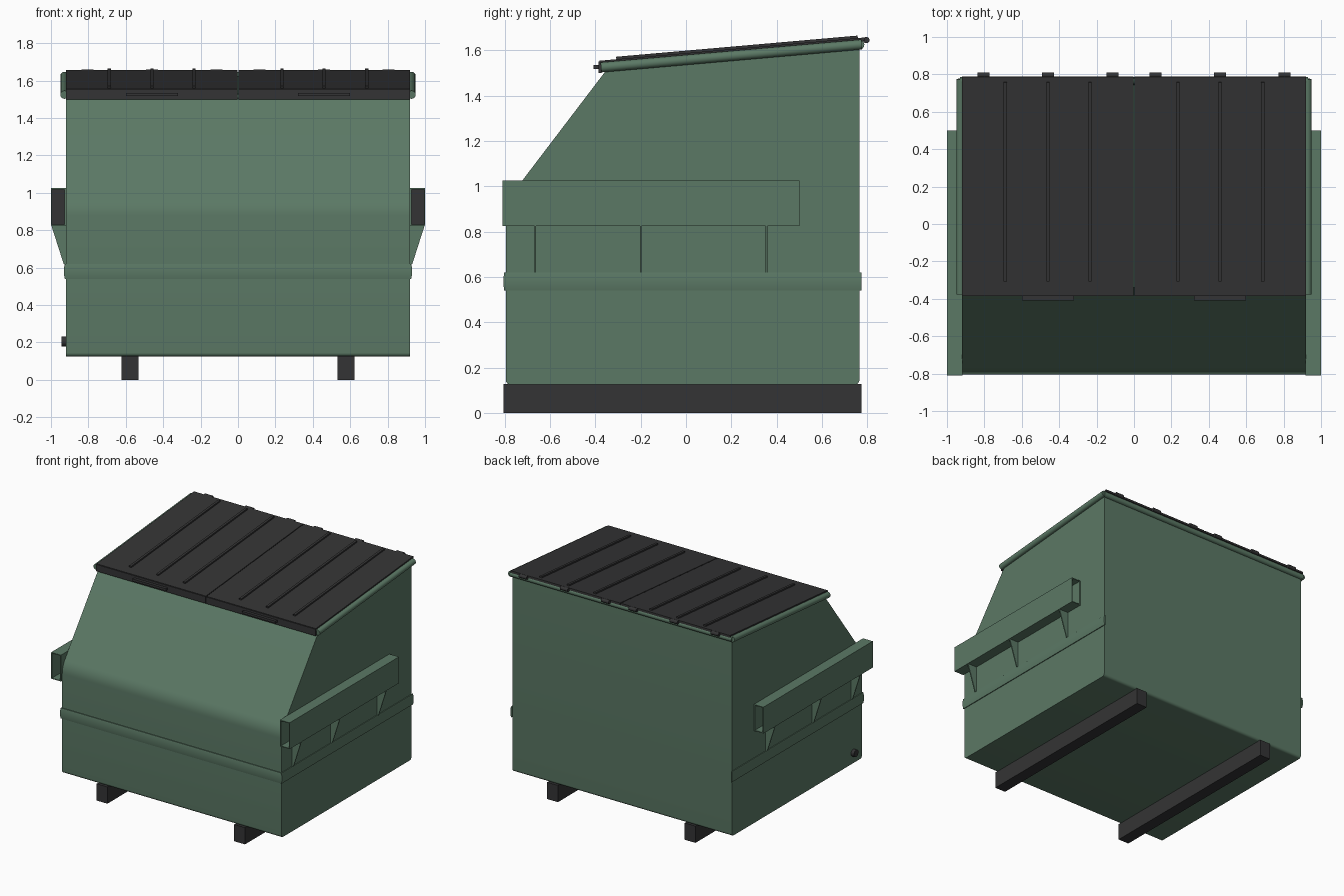
import bpy, bmesh, math
from mathutils import Vector, Matrix

if "Cube" in bpy.data.objects:
    bpy.data.objects.remove(bpy.data.objects["Cube"])


def material(name, rgb):
    m = bpy.data.materials.new(name)
    m.diffuse_color = (*rgb, 1)
    m.use_nodes = True
    m.node_tree.nodes["Principled BSDF"].inputs["Base Color"].default_value = m.diffuse_color
    return m


GREEN = material("painted green steel", (0.105, 0.190, 0.130))
BLACK = material("black plastic", (0.034, 0.034, 0.035))
TILT = math.atan(0.0877)                      # lid slope


def rim_z(y):
    return 1.525 + 0.0877 * (y + 0.37)


def finish(name, bm, mat, smooth=False):
    bmesh.ops.recalc_face_normals(bm, faces=bm.faces)
    me = bpy.data.meshes.new(name)
    bm.to_mesh(me)
    bm.free()
    ob = bpy.data.objects.new(name, me)
    bpy.context.collection.objects.link(ob)
    me.materials.append(mat)
    if smooth:
        bpy.ops.object.select_all(action='DESELECT')
        ob.select_set(True)
        bpy.context.view_layer.objects.active = ob
        bpy.ops.object.shade_smooth_by_angle(angle=math.radians(35))
    return ob


def box(name, lo, hi, mat, tilt=0.0):
    lo, hi = Vector(lo), Vector(hi)
    bm = bmesh.new()
    bmesh.ops.create_cube(bm, size=1, matrix=Matrix.Translation((lo + hi) / 2)
                          @ Matrix.Rotation(tilt, 4, 'X') @ Matrix.Diagonal((*(hi - lo), 1)))
    return finish(name, bm, mat)


def lid_box(name, x0, x1, y0, y1, up0, up1, mat):
    """Box lying along the lid slope, up0..up1 above the rim centre line."""
    c = rim_z((y0 + y1) / 2)
    return box(name, (x0, y0, c + up0), (x1, y1, c + up1), mat, TILT)


def rod(name, a, b, r, mat, n=16):
    a, b = Vector(a), Vector(b)
    bm = bmesh.new()
    q = (b - a).to_track_quat('Z', 'Y').to_matrix().to_4x4()
    bmesh.ops.create_cone(bm, cap_ends=True, segments=n, radius1=r, radius2=r,
                          depth=(b - a).length, matrix=Matrix.Translation((a + b) / 2) @ q)
    return finish(name, bm, mat, True)


def rounded(corners, steps=6):
    """Fillet a closed 2D profile given as (u, v, radius)."""
    out = []
    for i, (u, v, r) in enumerate(corners):
        p = Vector((u, v))
        if r == 0:
            out.append(p)
            continue
        a = (Vector(corners[i - 1][:2]) - p).normalized()
        b = (Vector(corners[(i + 1) % len(corners)][:2]) - p).normalized()
        half = a.angle(b) / 2
        c = p + (a + b).normalized() * (r / math.sin(half))
        s, e = p + a * r / math.tan(half) - c, p + b * r / math.tan(half) - c
        for k in range(steps + 1):
            out.append(c + s.lerp(e, k / steps).normalized() * r)
    return out


def prism(name, points, axis, t0, t1, mat, smooth=False):
    """Extrude a profile: axis X uses (y, z), axis Y uses (x, z)."""
    bm = bmesh.new()

    def at(p, t):
        return (t, p[0], p[1]) if axis == 'X' else (p[0], t, p[1])
    face = bm.faces.new([bm.verts.new(at(p, t0)) for p in points])
    ext = bmesh.ops.extrude_face_region(bm, geom=[face])
    d = (t1 - t0, 0, 0) if axis == 'X' else (0, t1 - t0, 0)
    bmesh.ops.translate(bm, vec=d, verts=[v for v in ext['geom'] if isinstance(v, bmesh.types.BMVert)])
    return finish(name, bm, mat, smooth)


# Container body with bent front sheet and rounded floor edges
profile = rounded([(-0.795, 0.125, 0.02), (0.765, 0.125, 0.02), (0.765, rim_z(0.765), 0),
                   (-0.34, rim_z(-0.34), 0), (-0.795, 0.93, 0.15)])
prism("body", profile, 'X', -0.92, 0.92, GREEN, True)

# Rolled reinforcing band: across the front and along both sides
bulge = [(0.0, 0.54), (0.007, 0.54), (0.011, 0.56), (0.011, 0.60), (0.007, 0.62), (0.0, 0.62)]
prism("front_band", [(-0.794 - d, z) for d, z in bulge], 'X', -0.925, 0.925, GREEN, True)

for s, side in ((-1, "left"), (1, "right")):
    prism(side + "_band", [(s * (0.919 + d), z) for d, z in bulge], 'Y', -0.803, 0.775, GREEN, True)

    # Fork pocket: open-ended rectangular sleeve with an inner stop plate
    def xbox(name, x0, x1, y0, y1, z0, z1, mat):
        box(side + name, (min(s * x0, s * x1), y0, z0), (max(s * x0, s * x1), y1, z1), mat)
    xbox("_pocket_outer_wall", 0.994, 1.0, -0.81, 0.5, 0.825, 1.025, GREEN)
    xbox("_pocket_inner_wall", 0.918, 0.928, -0.81, 0.5, 0.825, 1.025, GREEN)
    xbox("_pocket_top", 0.928, 0.994, -0.81, 0.5, 1.019, 1.025, GREEN)
    xbox("_pocket_bottom", 0.928, 0.994, -0.81, 0.5, 0.825, 0.831, GREEN)
    xbox("_pocket_stop", 0.928, 0.994, -0.16, -0.15, 0.831, 1.019, BLACK)

    # Triangular gussets under the pocket
    for y in (-0.665, -0.2, 0.355):
        prism(side + "_gusset", [(s * 0.918, 0.62), (s * 0.932, 0.62), (s * 0.998, 0.826),
                                 (s * 0.918, 0.826)], 'Y', y - 0.004, y + 0.004, GREEN)

    # Floor skid
    xbox("_skid", 0.532, 0.622, -0.805, 0.775, 0.0, 0.127, BLACK)

    # Side rim tube
    rod(side + "_rim_tube", (s * 0.928, -0.375, rim_z(-0.375)), (s * 0.928, 0.775, rim_z(0.775)),
        0.022, GREEN)

    # Lid half with front lip, grip, ribs and hinges
    a, b = sorted((s * 0.003, s * 0.92))
    lid_box(side + "_lid", a, b, -0.383, 0.79, 0.014, 0.03, BLACK)
    box(side + "_lid_lip", (a, -0.386, 1.5), (b, -0.372, 1.551), BLACK)
    a, b = sorted((s * 0.32, s * 0.6))
    box(side + "_lid_grip", (a, -0.408, 1.518), (b, -0.384, 1.535), BLACK)
    for x in (0.235, 0.46, 0.688):
        lid_box(side + "_lid_rib", s * x - 0.009, s * x + 0.009, -0.31, 0.76, 0.028, 0.041, BLACK)
    for x in (0.115, 0.46, 0.805):
        rod(side + "_hinge", (s * x - 0.032, 0.796, 1.645), (s * x + 0.032, 0.796, 1.645), 0.014, BLACK, 12)

# Rear rim tube
rod("rear_rim_tube", (-0.93, 0.765, rim_z(0.765)), (0.93, 0.765, rim_z(0.765)), 0.022, GREEN)

# Drain plug low on the left side near the front
rod("drain_plug", (-0.915, -0.69, 0.205), (-0.945, -0.69, 0.205), 0.027, BLACK)
